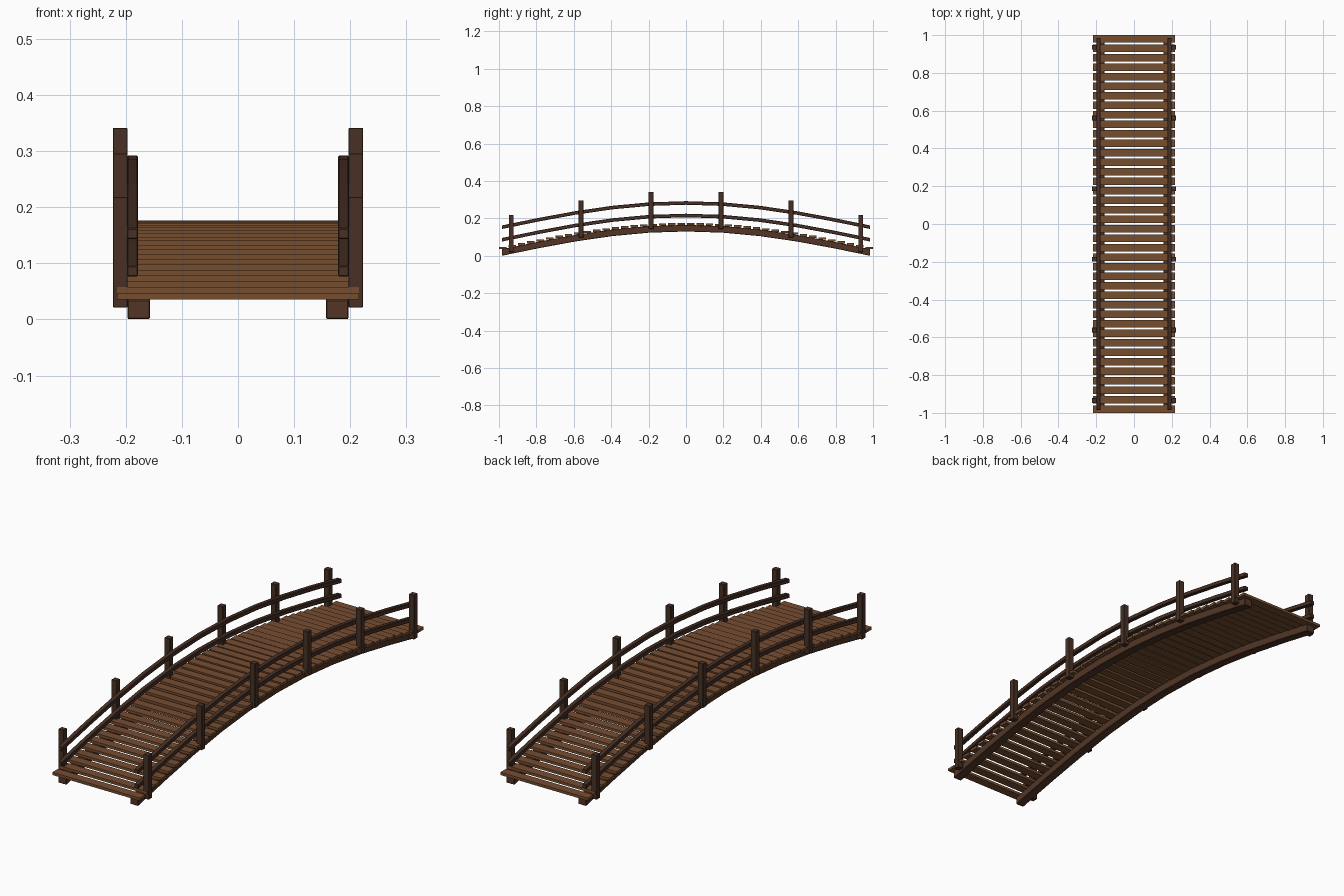
import bpy, bmesh, math

if "Cube" in bpy.data.objects:
    bpy.data.objects.remove(bpy.data.objects["Cube"])


def material(name, rgb):
    m = bpy.data.materials.new(name)
    m.diffuse_color = (*rgb, 1)
    m.use_nodes = True
    m.node_tree.nodes["Principled BSDF"].inputs["Base Color"].default_value = m.diffuse_color
    return m


PLANK = material("plank_wood", (0.18, 0.075, 0.03))
BEAM = material("beam_wood", (0.085, 0.036, 0.02))
POST = material("post_wood", (0.065, 0.03, 0.018))


def arch(y):
    return 0.133 * math.cos(math.pi * y / 2)


def finish(name, bm, mat, bevel=0):
    bmesh.ops.recalc_face_normals(bm, faces=bm.faces)
    me = bpy.data.meshes.new(name)
    bm.to_mesh(me)
    bm.free()
    me.materials.append(mat)
    ob = bpy.data.objects.new(name, me)
    bpy.context.collection.objects.link(ob)
    if bevel:
        mod = ob.modifiers.new("soft_edges", 'BEVEL')
        mod.width = bevel
        mod.segments = 1
        mod.limit_method = 'ANGLE'
    return ob


def box(name, x, y, z, mat, bevel=0):
    """Box from (min, max) pairs."""
    bm = bmesh.new()
    bmesh.ops.create_cube(bm, size=1)
    for v in bm.verts:
        v.co = [(a + b) / 2 + c * (b - a) for (a, b), c in zip((x, y, z), v.co)]
    return finish(name, bm, mat, bevel)


def arched_beam(name, x, low, high, mat, bevel, half=0.985, n=10):
    """Rectangular section carried along the arch."""
    bm = bmesh.new()
    rings = []
    for i in range(n + 1):
        y = -half + 2 * half * i / n
        rings.append([bm.verts.new((px, y, arch(y) + pz)) for px, pz in
                      ((x[0], low), (x[1], low), (x[1], high), (x[0], high))])
    for a, b in zip(rings, rings[1:]):
        for k in range(4):
            j = (k + 1) % 4
            bm.faces.new((a[k], a[j], b[j], b[k]))
    bm.faces.new(rings[0])
    bm.faces.new(rings[-1])
    return finish(name, bm, mat, bevel)


# Deck planks stepping over the arch
COUNT = 40
for i in range(COUNT):
    y = -0.98 + 1.96 * i / (COUNT - 1)
    top = arch(y) + 0.043
    box("deck_plank", (-0.216, 0.216), (y - 0.02, y + 0.02), (top - 0.012, top), PLANK)

for side, s in (("left", -1), ("right", 1)):
    def span(a, b):
        return tuple(sorted((s * a, s * b)))

    # Support beam under the deck
    arched_beam(side + "_support_beam", span(0.157, 0.197), -0.003, 0.032, BEAM, 0.002)
    # Two handrails inside the posts
    arched_beam(side + "_lower_rail", span(0.178, 0.198), 0.073, 0.092, POST, 0.002)
    arched_beam(side + "_upper_rail", span(0.178, 0.198), 0.140, 0.159, POST, 0.002)
    # Upright posts
    for d, top in ((0.187, 0.341), (0.561, 0.296), (0.935, 0.2185)):
        for y in (-d, d):
            box(side + "_post", span(0.197, 0.223), (y - 0.0125, y + 0.0125),
                (top - 0.197, top), POST, 0.001)
